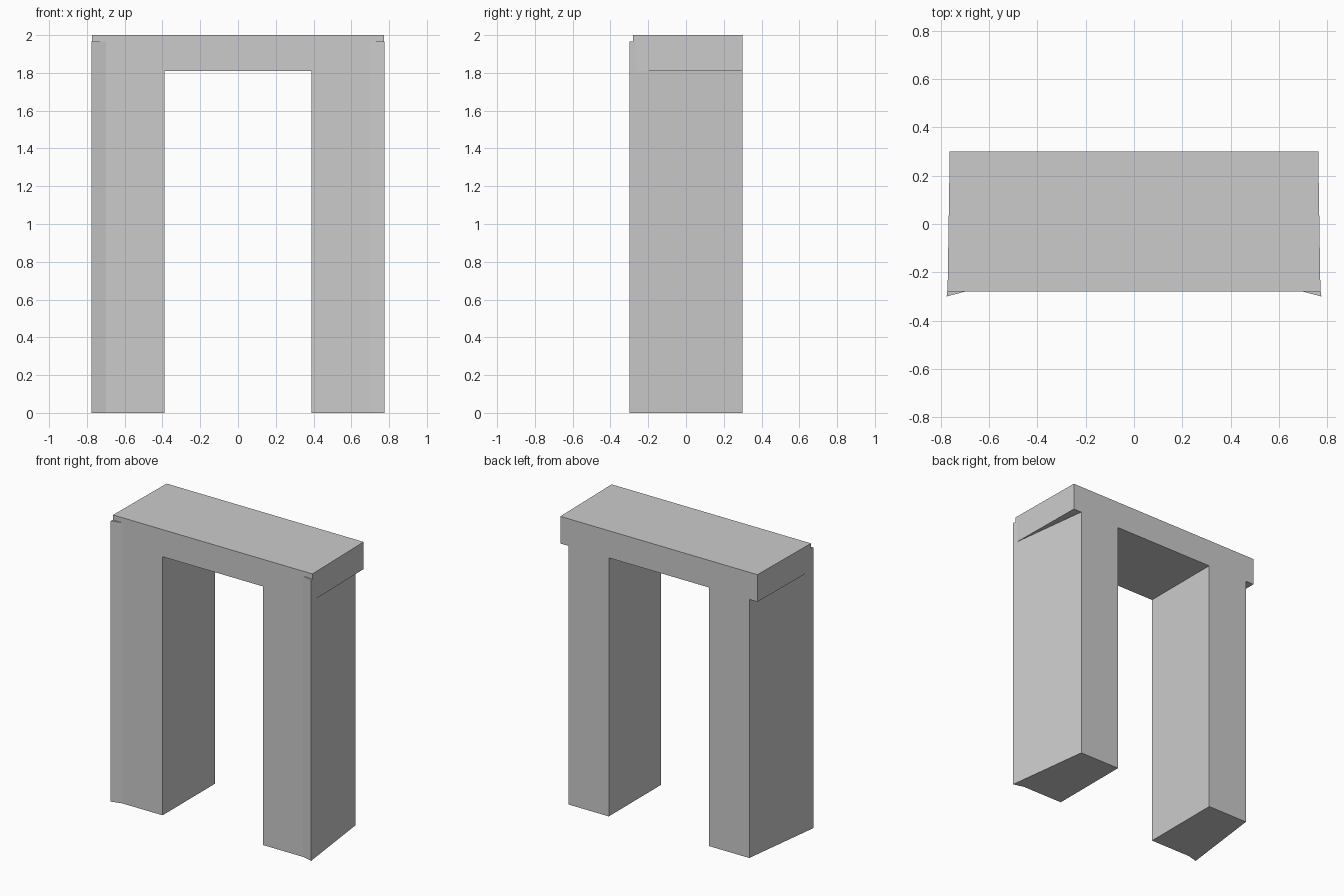
import bpy
import bmesh

cube = bpy.data.objects.get("Cube")
if cube:
    bpy.data.objects.remove(cube, do_unlink=True)

# Single plain grey
grey = bpy.data.materials.new("plain grey")
grey.use_nodes = True
colour = (0.6, 0.6, 0.6, 1)
grey.diffuse_color = colour
grey.node_tree.nodes["Principled BSDF"].inputs["Base Color"].default_value = colour


def prism(name, outline, bottom, top):
    """Extrude a flat plan outline upwards into a closed block."""
    bm = bmesh.new()
    base = bm.faces.new([bm.verts.new((x, y, bottom)) for x, y in outline])
    moved = bmesh.ops.extrude_face_region(bm, geom=[base])["geom"]
    verts = [v for v in moved if isinstance(v, bmesh.types.BMVert)]
    bmesh.ops.translate(bm, verts=verts, vec=(0, 0, top - bottom))
    bmesh.ops.recalc_face_normals(bm, faces=bm.faces)
    mesh = bpy.data.meshes.new(name)
    bm.to_mesh(mesh)
    bm.free()
    mesh.materials.append(grey)
    obj = bpy.data.objects.new(name, mesh)
    bpy.context.collection.objects.link(obj)
    return obj


FRONT, BACK = -0.28, 0.3

# Lintel, slightly wider at the front
archway = prism("archway", [(-0.772, FRONT), (0.772, FRONT),
                            (0.763, BACK), (-0.763, BACK)], 1.81, 2)

# Legs narrow towards the back and flare at the outer front corner
leg_plan = [(0.388, FRONT), (0.7, FRONT), (0.776, -0.3), (0.7, BACK), (0.388, BACK)]
for side, name in ((1, "left_leg"), (-1, "right_leg")):
    leg = prism(name, [(side * x, y) for x, y in leg_plan], 0, 1.965)
    # Merge each leg into the lintel so that flush faces stay seamless
    union = archway.modifiers.new(name, "BOOLEAN")
    union.operation = "UNION"
    union.solver = "EXACT"
    union.object = leg
    bpy.context.view_layer.objects.active = archway
    bpy.ops.object.modifier_apply(modifier=name)
    bpy.data.objects.remove(leg, do_unlink=True)
